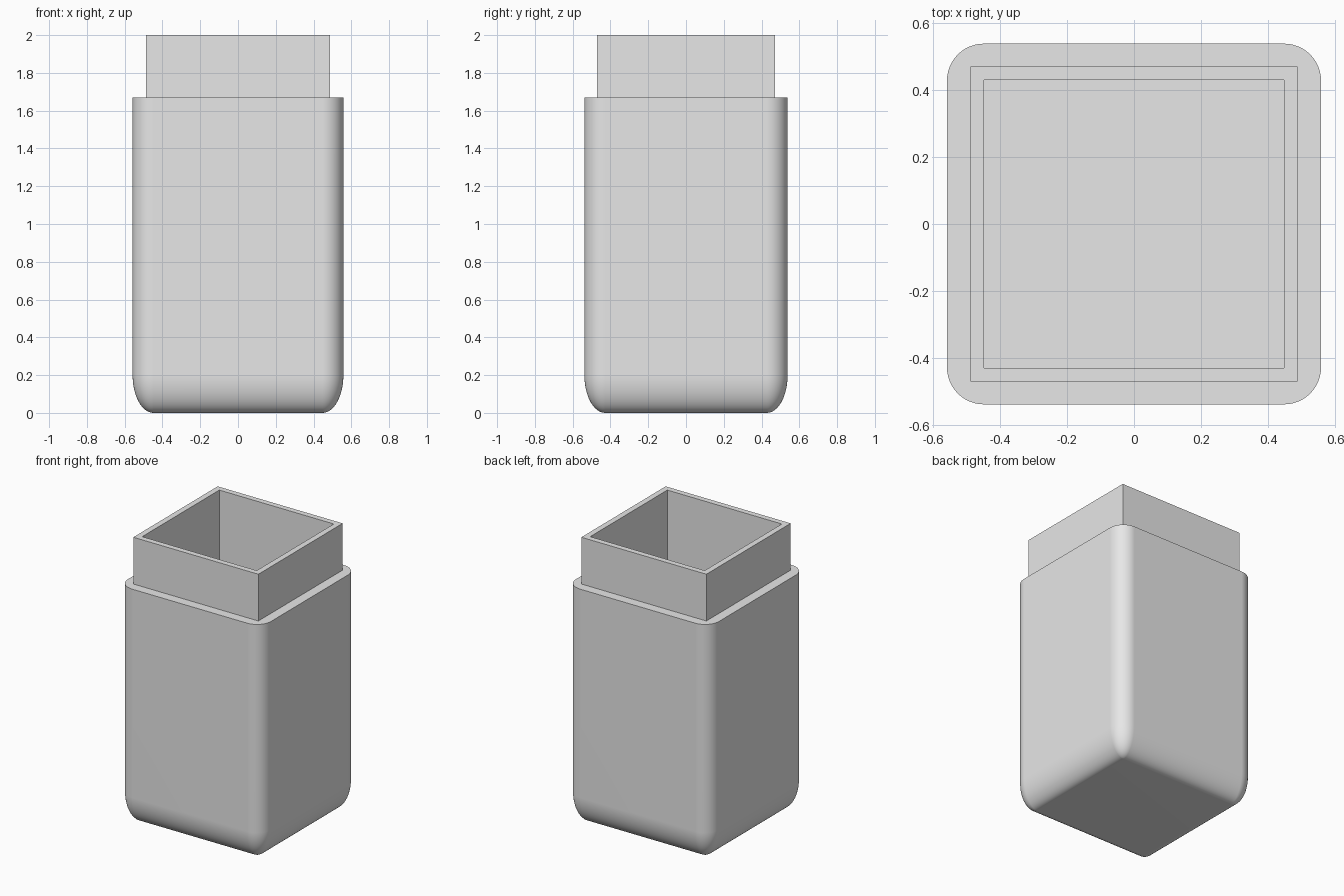
import bpy
import bmesh
import math

if "Cube" in bpy.data.objects:
    bpy.data.objects.remove(bpy.data.objects["Cube"])

grey = bpy.data.materials.new("light grey")
grey.diffuse_color = (0.8, 0.8, 0.8, 1)
grey.use_nodes = True
grey.node_tree.nodes["Principled BSDF"].inputs["Base Color"].default_value = grey.diffuse_color

HX, HY = 0.558, 0.538      # body half sizes
R, RZ = 0.11, 0.2          # corner radius and height of the bottom rounding
SHOULDER, TOP = 1.67, 2.0
FLOOR = 0.1                # inside floor of the cup
SEG = 12


def rounded_ring(bm, r, z):
    """Ring of vertices around the body with corner radius r."""
    ring = []
    for q, (sx, sy) in enumerate([(1, 1), (-1, 1), (-1, -1), (1, -1)]):
        for i in range(SEG + 1):
            a = math.pi / 2 * (q + i / SEG)
            ring.append(bm.verts.new((sx * (HX - R) + r * math.cos(a),
                                      sy * (HY - R) + r * math.sin(a), z)))
    return ring


def square_ring(bm, hx, hy, z):
    return [bm.verts.new((sx * hx, sy * hy, z))
            for sx, sy in [(1, 1), (-1, 1), (-1, -1), (1, -1)]]


def bridge(bm, low, high):
    n = len(low)
    for i in range(n):
        j = (i + 1) % n
        bm.faces.new((low[i], low[j], high[j], high[i]))


def finish(bm, name):
    bmesh.ops.remove_doubles(bm, verts=bm.verts, dist=1e-5)
    bmesh.ops.recalc_face_normals(bm, faces=bm.faces)
    mesh = bpy.data.meshes.new(name)
    bm.to_mesh(mesh)
    bm.free()
    mesh.materials.append(grey)
    obj = bpy.data.objects.new(name, mesh)
    bpy.context.collection.objects.link(obj)
    return obj


# Body: rounded upright edges, rounded bottom, flat shoulder around the neck
bm = bmesh.new()
rings = []
for k in range(SEG + 1):
    t = math.pi / 2 * k / SEG
    rings.append(rounded_ring(bm, R * math.sin(t), RZ * (1 - math.cos(t))))
rings.append(rounded_ring(bm, R, SHOULDER))
for low, high in zip(rings, rings[1:]):
    bridge(bm, low, high)
bm.faces.new([rings[0][q * (SEG + 1)] for q in (3, 2, 1, 0)])

# Shoulder: corner fans and straight strips to the neck outline
neck_base = square_ring(bm, 0.488, 0.47, SHOULDER)
rim = rings[-1]
for q in range(4):
    s = q * (SEG + 1)
    for i in range(SEG):
        bm.faces.new((rim[s + i], rim[s + i + 1], neck_base[q]))
    bm.faces.new((rim[s + SEG], rim[(s + SEG + 1) % len(rim)],
                  neck_base[(q + 1) % 4], neck_base[q]))
body = finish(bm, "body")
bpy.context.view_layer.objects.active = body
body.select_set(True)
bpy.ops.object.shade_smooth_by_angle(angle=math.radians(35))
weighted = body.modifiers.new("weighted normals", 'WEIGHTED_NORMAL')
weighted.keep_sharp = True

# Neck: straight square collar, open on top, with the hollow going down inside
bm = bmesh.new()
levels = [square_ring(bm, 0.488, 0.47, SHOULDER),
          square_ring(bm, 0.488, 0.47, TOP),
          square_ring(bm, 0.447, 0.43, TOP),
          square_ring(bm, 0.447, 0.43, FLOOR)]
for a, b in zip(levels, levels[1:]):
    bridge(bm, a, b)
bm.faces.new(levels[-1])
finish(bm, "neck_and_hollow")
